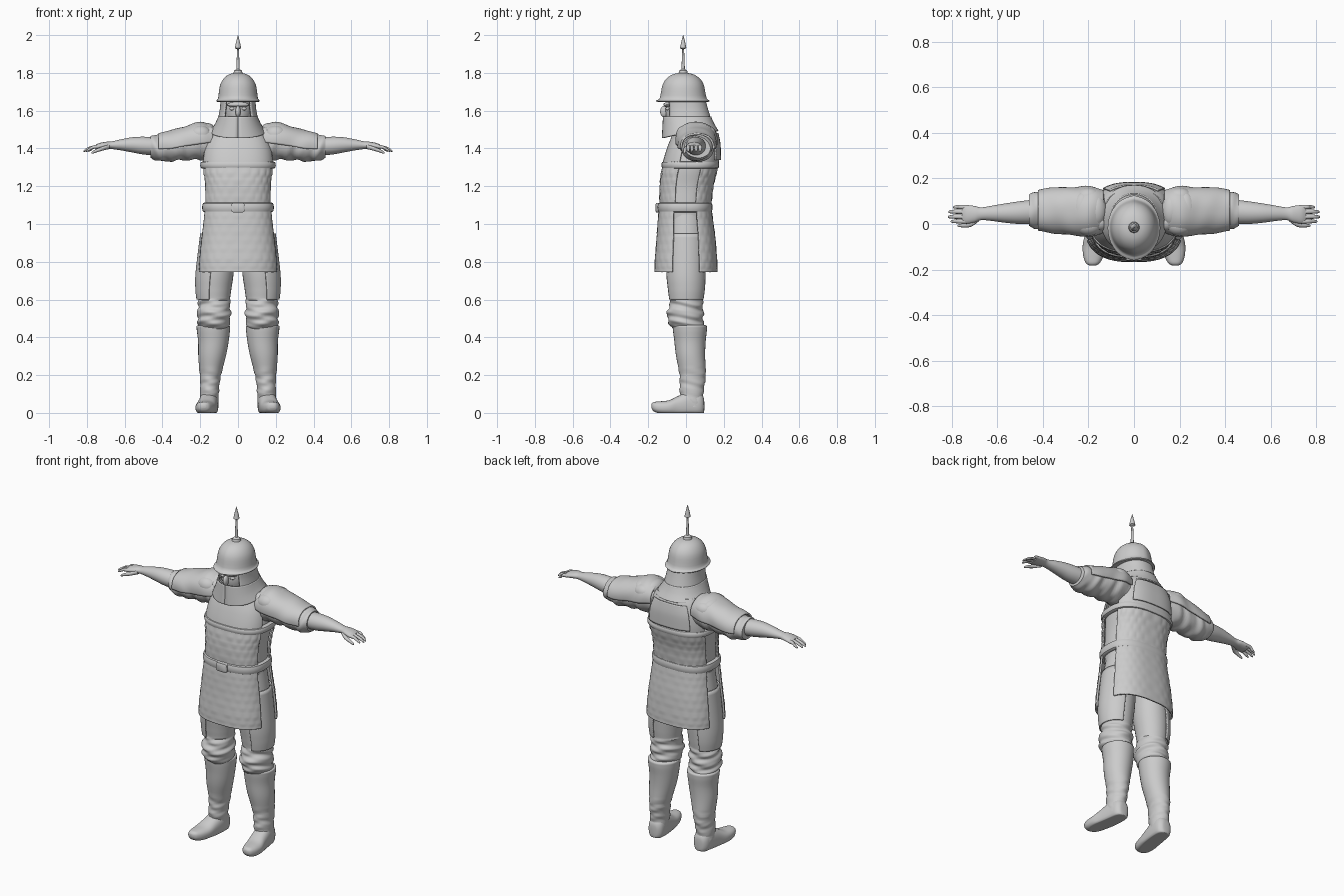
import bpy, bmesh, math
from mathutils import Vector
from math import sin, cos, pi, radians

grey = bpy.data.materials.new("plain grey")
grey.diffuse_color = (0.6, 0.6, 0.6, 1)


def finish(name, bm, mirror=False, thick=0):
    bmesh.ops.recalc_face_normals(bm, faces=bm.faces)
    me = bpy.data.meshes.new(name)
    bm.to_mesh(me)
    bm.free()
    ob = bpy.data.objects.new(name, me)
    bpy.context.collection.objects.link(ob)
    me.materials.append(grey)
    bpy.ops.object.select_all(action='DESELECT')
    bpy.context.view_layer.objects.active = ob
    ob.select_set(True)
    bpy.ops.object.shade_smooth_by_angle(angle=radians(40))
    if thick:
        m = ob.modifiers.new("thickness", 'SOLIDIFY')
        m.thickness, m.offset = thick, 0
    if mirror:
        ob.modifiers.new("mirror", 'MIRROR').use_clip = False
    return ob


def smooth_path(secs, steps):
    """Catmull-Rom interpolation of cross-sections."""
    out = []
    for i in range(len(secs) - 1):
        a, b, c, d = (secs[min(max(j, 0), len(secs) - 1)] for j in range(i - 1, i + 3))
        for k in range(steps):
            t = k / steps
            out.append([q + .5 * t * (r - p + t * (2 * p - 5 * q + 4 * r - s + t * (3 * (q - r) + s - p)))
                        for p, q, r, s in zip(a, b, c, d)])
    return out + [list(secs[-1])]


def loft(name, axis, secs, n=32, steps=6, power=2.0, arc=None, warp=None, mirror=False, thick=0):
    """Sections are (position, centre1, centre2, radius1, radius2) along an axis."""
    bm, rings = bmesh.new(), []
    lo, hi = arc or (0, 360)
    count = n + 1 if arc else n
    for t, c1, c2, r1, r2 in smooth_path(secs, steps):
        ring = []
        for i in range(count):
            a = radians(lo + (hi - lo) * i / n)
            ca, sa = cos(a), sin(a)
            d1 = math.copysign(abs(ca) ** (2 / power), ca)
            d2 = math.copysign(abs(sa) ** (2 / power), sa)
            f = 1 + (warp(t, a) if warp else 0)
            u, v = c1 + r1 * f * d1, c2 + r2 * f * d2
            p = {'x': (t, u, v), 'y': (u, t, v), 'z': (u, v, t)}[axis]
            ring.append(bm.verts.new(p))
        rings.append(ring)
    for r, s in zip(rings, rings[1:]):
        for i in range(n):
            j = (i + 1) % count
            bm.faces.new((r[i], r[j], s[j], s[i]))
    if not arc:
        bm.faces.new(rings[0])
        bm.faces.new(rings[-1])
    return finish(name, bm, mirror, thick)


def ellipsoid(name, c, r, mirror=False):
    bm = bmesh.new()
    bmesh.ops.create_uvsphere(bm, u_segments=24, v_segments=14, radius=1)
    for v in bm.verts:
        v.co = Vector(c) + Vector(v.co[i] * r[i] for i in range(3))
    return finish(name, bm, mirror)


def scales(t, a, amt=.03):
    row = math.floor(t / .045)
    f = t / .045 - row
    return amt * (1 - f) * abs(cos(a * 11 + row * pi / 2)) - amt / 2


def folds(freq, amt):
    return lambda t, a: amt * sin(freq * t + 1.6 * sin(a * 2)) + amt * .4 * sin(freq * 1.7 * t + 3 * a)


# Torso undergarment
loft("tunic", 'z', [(.98, 0, 0, .165, .11), (1.09, 0, -.003, .17, .12), (1.2, 0, .003, .168, .125),
     (1.31, 0, .025, .178, .13), (1.42, 0, .045, .16, .115), (1.49, 0, .05, .13, .09), (1.54, 0, .05, .085, .07)], power=2.5)

# Armour coat: front and back panels with open sides
chest = [(1.07, 0, -.004, .178, .133), (1.2, 0, .003, .178, .14), (1.31, 0, .023, .188, .145),
         (1.40, 0, .037, .178, .134), (1.47, 0, .047, .15, .115), (1.51, 0, .05, .125, .095)]
skirt = [(.745, 0, 0, .213, .163), (.82, 0, 0, .209, .16), (.92, 0, 0, .198, .152),
         (1.02, 0, -.003, .186, .142), (1.09, 0, -.004, .178, .134)]
for side, mid in (("front", 270), ("back", 90)):
    loft(side + "_breastplate", 'z', chest, n=64, steps=9, power=2.6, arc=(mid - 72, mid + 72),
         warp=lambda t, a: scales(t, a) if t < 1.31 else 0, thick=.008)
    loft(side + "_skirt_panel", 'z', skirt, n=64, steps=9, power=2.6, arc=(mid - 70, mid + 70),
         warp=lambda t, a: scales(t, a, .012), thick=.01)
loft("upper_back_plate", 'z', [(1.34, 0, .033, .19, .148), (1.42, 0, .042, .178, .137), (1.48, 0, .05, .15, .118)],
     arc=(50, 130), power=2.6, thick=.008)


# Belts around chest and waist
def belt(name, z, h, cy, a, b):
    loft(name, 'z', [(z - h, 0, cy, a - .012, b - .012), (z - h * .8, 0, cy, a, b), (z, 0, cy, a + .004, b + .004),
         (z + h * .8, 0, cy, a, b), (z + h, 0, cy, a - .012, b - .012)], n=48, steps=2, power=2.6)


belt("chest_strap", 1.312, .019, .023, .196, .149)
belt("waist_belt", 1.088, .026, -.005, .186, .142)
loft("belt_buckle", 'y', [(-.162, 0, 1.086, .028, .017), (-.158, 0, 1.086, .036, .025), (-.135, 0, 1.086, .036, .025)],
     steps=1, power=5)

# Head and face
ellipsoid("head", (0, -.02, 1.60), (.074, .09, .11))
ellipsoid("nose", (0, -.115, 1.595), (.014, .022, .03))
ellipsoid("brow", (0, -.095, 1.632), (.06, .025, .014))
ellipsoid("eye", (.03, -.096, 1.61), (.016, .012, .009), mirror=True)
loft("neck", 'z', [(1.42, 0, .03, .07, .07), (1.6, 0, 0, .06, .065)])

# Neck guard: open hood above, closed mask below
loft("hood", 'z', [(1.555, 0, .007, .102, .122), (1.61, 0, .0, .092, .112), (1.67, 0, -.01, .088, .106)],
     arc=(-47, 227), n=40, power=2.2, thick=.008)
mask = loft("neck_guard", 'z', [(1.455, 0, .022, .143, .146), (1.51, 0, .013, .12, .134), (1.568, 0, .006, .101, .124)],
            arc=(-90, 270), n=48, power=2.2, thick=.008)
for v in mask.data.vertices:  # lower edge rises towards the back
    v.co.z += max(0, 1.56 - v.co.z) * max(0, min(1, (v.co.y + .12) / .15)) * .35

# Helmet with brim, knob and spike
loft("helmet", 'z', [(1.645, 0, -.015, .095, .112), (1.648, 0, -.017, .114, .137), (1.655, 0, -.017, .114, .137),
     (1.664, 0, -.015, .106, .122), (1.70, 0, -.015, .101, .114), (1.735, 0, -.015, .095, .107),
     (1.762, 0, -.015, .082, .093), (1.782, 0, -.015, .064, .072), (1.795, 0, -.015, .04, .045),
     (1.80, 0, -.015, .012, .014)], n=40, steps=2, warp=lambda t, a: .025 * max(0, abs(sin(a)) - .985) / .015)
loft("spike", 'z', [(1.785, 0, -.015, .028, .028), (1.80, 0, -.015, .024, .024), (1.812, 0, -.015, .021, .021),
     (1.82, 0, -.015, .009, .009), (1.925, 0, -.015, .005, .005), (1.931, 0, -.015, .017, .017),
     (1.96, 0, -.015, .011, .011), (2.0, 0, -.015, .001, .001)], n=16, steps=1)

# Sleeves, cuffs and forearms
loft("sleeve", 'x', [(.10, .055, 1.425, .08, .085), (.2, .058, 1.43, .09, .09), (.3, .06, 1.415, .085, .077),
     (.38, .06, 1.403, .084, .072), (.43, .06, 1.404, .079, .066), (.462, .06, 1.407, .068, .058)],
     steps=9, warp=folds(75, .045), mirror=True)
loft("forearm", 'x', [(.42, .055, 1.41, .054, .048), (.50, .05, 1.415, .05, .047), (.56, .048, 1.419, .043, .04),
     (.62, .047, 1.419, .034, .029), (.67, .045, 1.417, .028, .02), (.70, .043, 1.416, .036, .019),
     (.735, .042, 1.411, .041, .017), (.755, .042, 1.406, .037, .012)], mirror=True)

# Hands
for i, (y, tip) in enumerate(((.074, .795), (.053, .815), (.031, .818), (.011, .805))):
    loft("finger_%d" % (i + 1), 'x', [(.735, y, 1.410, .010, .010), (.765, y + .001, 1.407, .0095, .009),
         (tip - .02, y + .001, 1.397, .0085, .008), (tip - .003, y, 1.387, .005, .005), (tip, y, 1.385, .001, .001)],
         n=12, steps=3, mirror=True)
loft("thumb", 'x', [(.68, .025, 1.41, .012, .013), (.715, .0, 1.40, .012, .011), (.75, -.006, 1.388, .009, .009),
     (.772, -.007, 1.378, .005, .006), (.775, -.007, 1.377, .001, .001)], n=12, steps=3, mirror=True)

# Shoulder guards: draped flap with puffed lumps on top
loft("shoulder_flap", 'x', [(.135, .055, 1.445, .09, .07), (.2, .055, 1.44, .105, .095), (.29, .057, 1.425, .1, .085),
     (.36, .06, 1.412, .094, .078), (.42, .06, 1.408, .086, .068)], arc=(-8, 188), n=36, power=2.2,
     warp=folds(40, .02), mirror=True, thick=.01)
for i, (x, y, z, rx, ry, rz) in enumerate(((.165, .06, 1.495, .045, .07, .04), (.225, .06, 1.495, .05, .08, .038),
                                           (.2, .115, 1.475, .06, .045, .045), (.2, -.005, 1.475, .06, .047, .047),
                                           (.275, .06, 1.475, .05, .075, .037), (.145, .01, 1.48, .035, .04, .035))):
    ellipsoid("shoulder_puff_%d" % (i + 1), (x, y, z), (rx, ry, rz), mirror=True)

# Trousers with gathered knees
loft("trouser_leg", 'z', [(1.05, .09, 0, .08, .09), (.9, .105, 0, .09, .098), (.75, .118, .0, .096, .098),
     (.65, .124, .003, .088, .09), (.59, .126, .003, .083, .085), (.535, .127, -.004, .088, .095),
     (.48, .128, .0, .085, .092), (.44, .13, .012, .07, .08)],
     steps=9, warp=lambda t, a: folds(110, .05)(t, a) if t < .6 else 0, mirror=True)

# Thigh guard on the outer side
loft("thigh_guard", 'z', [(.60, .13, .002, .086, .09), (.66, .127, .002, .095, .098), (.75, .118, .0, .102, .104),
     (.95, .103, 0, .093, .102)], arc=(-75, 75), mirror=True, thick=.008)

# Boots
loft("boot_shaft", 'z', [(.03, .155, .04, .048, .055), (.10, .152, .03, .05, .062), (.15, .149, .033, .051, .066),
     (.2, .146, .035, .056, .069), (.3, .137, .025, .073, .077), (.38, .131, .021, .081, .083),
     (.44, .13, .02, .088, .09), (.462, .13, .02, .086, .087), (.465, .13, .02, .06, .06)],
     steps=7, warp=lambda t, a: folds(120, .03)(t, a) if t < .24 else .008 * sin(30 * t + a), mirror=True)
foot = loft("boot_foot", 'y', [(-.183, .182, .036, .012, .01), (-.172, .181, .033, .03, .024),
            (-.14, .178, .028, .045, .033), (-.09, .172, .028, .053, .039), (-.04, .163, .035, .051, .055),
            (.02, .155, .045, .05, .07), (.07, .151, .045, .046, .065), (.092, .151, .04, .03, .045),
            (.097, .151, .035, .01, .02)], steps=4, power=2.4, mirror=True)
for v in foot.data.vertices:  # flat sole
    v.co.z = max(0, v.co.z)
